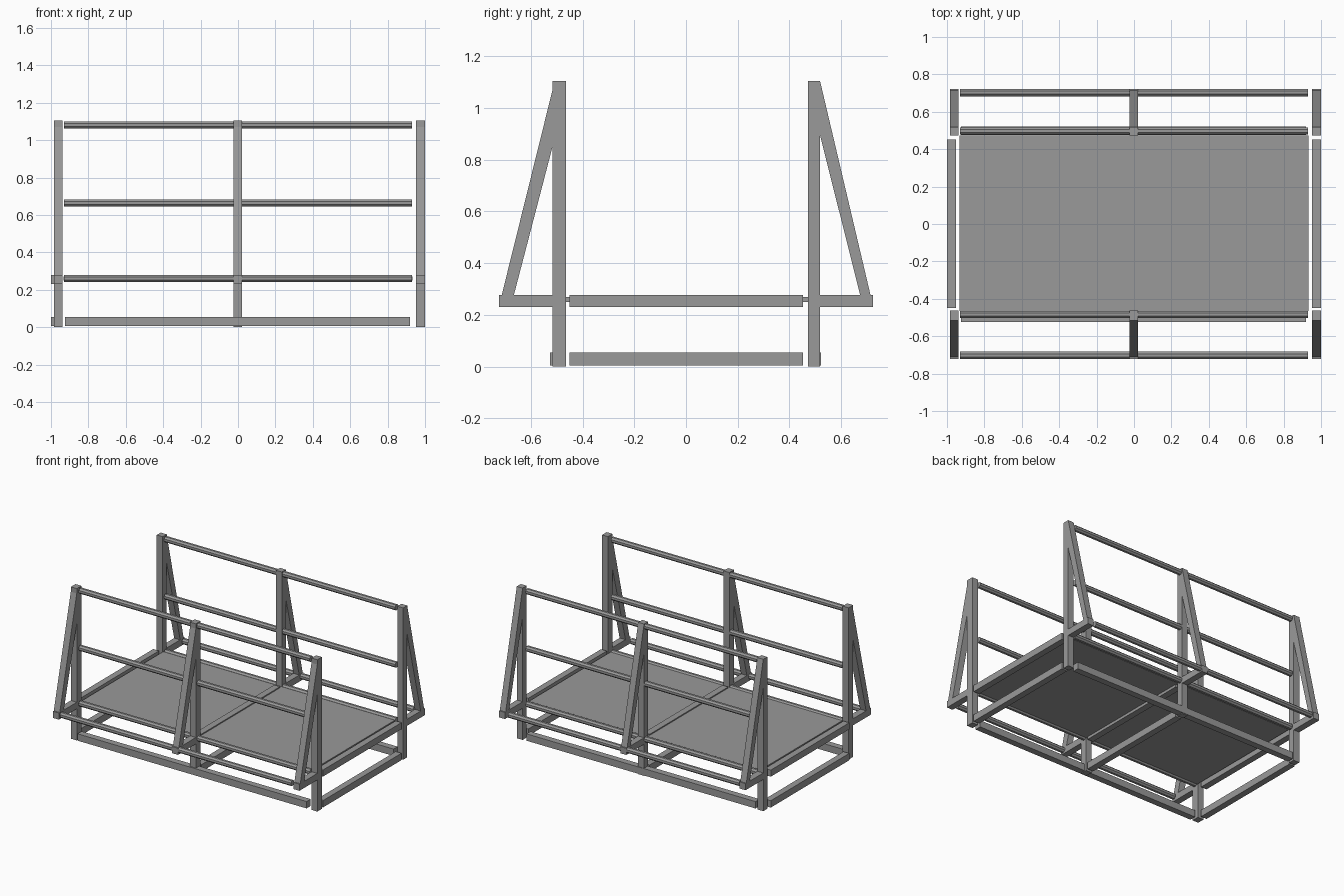
import bpy
import bmesh
import math
from mathutils import Matrix

if "Cube" in bpy.data.objects:
    bpy.data.objects.remove(bpy.data.objects["Cube"], do_unlink=True)

steel = bpy.data.materials.new("grey_steel")
steel.use_nodes = True
GREY = (0.32, 0.32, 0.32, 1)
steel.diffuse_color = GREY
steel.node_tree.nodes["Principled BSDF"].inputs["Base Color"].default_value = GREY


def finish(name, bm):
    bmesh.ops.recalc_face_normals(bm, faces=bm.faces)
    mesh = bpy.data.meshes.new(name)
    bm.to_mesh(mesh)
    bm.free()
    mesh.materials.append(steel)
    obj = bpy.data.objects.new(name, mesh)
    bpy.context.collection.objects.link(obj)
    return obj


def box(name, xs, ys, zs):
    bm = bmesh.new()
    spans = (xs, ys, zs)
    size = Matrix.Diagonal([b - a for a, b in spans] + [1])
    middle = Matrix.Translation([(a + b) / 2 for a, b in spans])
    bmesh.ops.create_cube(bm, size=1, matrix=middle @ size)
    return finish(name, bm)


def rail(name, y, z):
    """Eight-sided tube running along x."""
    bm = bmesh.new()
    turn = Matrix.Rotation(math.pi / 2, 4, 'Y') @ Matrix.Rotation(math.pi / 8, 4, 'Z')
    bmesh.ops.create_cone(bm, cap_ends=True, segments=8, radius1=0.021, radius2=0.021,
                          depth=1.86, matrix=Matrix.Translation((0, y, z)) @ turn)
    return finish(name, bm)


def brace(name, xs, profile):
    """Slanted strut: a side profile extruded along x."""
    bm = bmesh.new()
    face = bm.faces.new([bm.verts.new((xs[0], y, z)) for y, z in profile])
    out = bmesh.ops.extrude_face_region(bm, geom=[face])
    moved = [v for v in out["geom"] if isinstance(v, bmesh.types.BMVert)]
    bmesh.ops.translate(bm, verts=moved, vec=(xs[1] - xs[0], 0, 0))
    return finish(name, bm)


TOP = 1.105
LOW = (0.005, 0.055)     # height of the ground frame
HIGH = (0.23, 0.278)     # height of the deck frame
columns = {"right": (-0.985, -0.937), "middle": (-0.025, 0.022), "left": (0.953, 1.0)}

# Posts, outriggers and braces on both long sides
for col, xs in columns.items():
    box(f"front_{col}_post", xs, (-0.516, -0.463), (0, TOP))
    box(f"rear_{col}_post", xs, (0.472, 0.518), (0, TOP))
    box(f"front_{col}_outrigger", xs, (-0.722, -0.516), HIGH)
    box(f"rear_{col}_outrigger", xs, (0.518, 0.722), HIGH)
    brace(f"front_{col}_brace", xs,
          [(-0.516, 1.07), (-0.712, 0.278), (-0.665, 0.278), (-0.516, 0.85)])
    brace(f"rear_{col}_brace", xs,
          [(0.518, TOP), (0.713, 0.278), (0.673, 0.278), (0.518, 0.895)])

# Handrails, deck-edge rails and outer foot rails
for side, inner, outer in (("front", -0.484, -0.702), ("rear", 0.497, 0.702)):
    for level, z in (("top", 1.081), ("mid", 0.664), ("deck", 0.26)):
        rail(f"{side}_{level}_rail", inner, z)
    rail(f"{side}_foot_rail", outer, 0.26)

# Ground frame along the long sides
box("front_ground_beam", (-0.925, 0.92), (-0.525, -0.478), LOW)
box("rear_ground_beam", (-0.925, 0.92), (0.475, 0.522), LOW)

# Cross beams at both ends and the middle, on both levels
crossings = {"right": (-1.0, -0.953), "middle": (-0.025, 0.022), "left": (0.953, 1.0)}
for col, xs in crossings.items():
    for level, zs in (("ground", LOW), ("deck", HIGH)):
        box(f"{col}_{level}_cross_beam", xs, (-0.45, 0.453), zs)

# Deck plate
box("deck", (-0.933, 0.933), (-0.465, 0.472), (0.25, 0.27))
